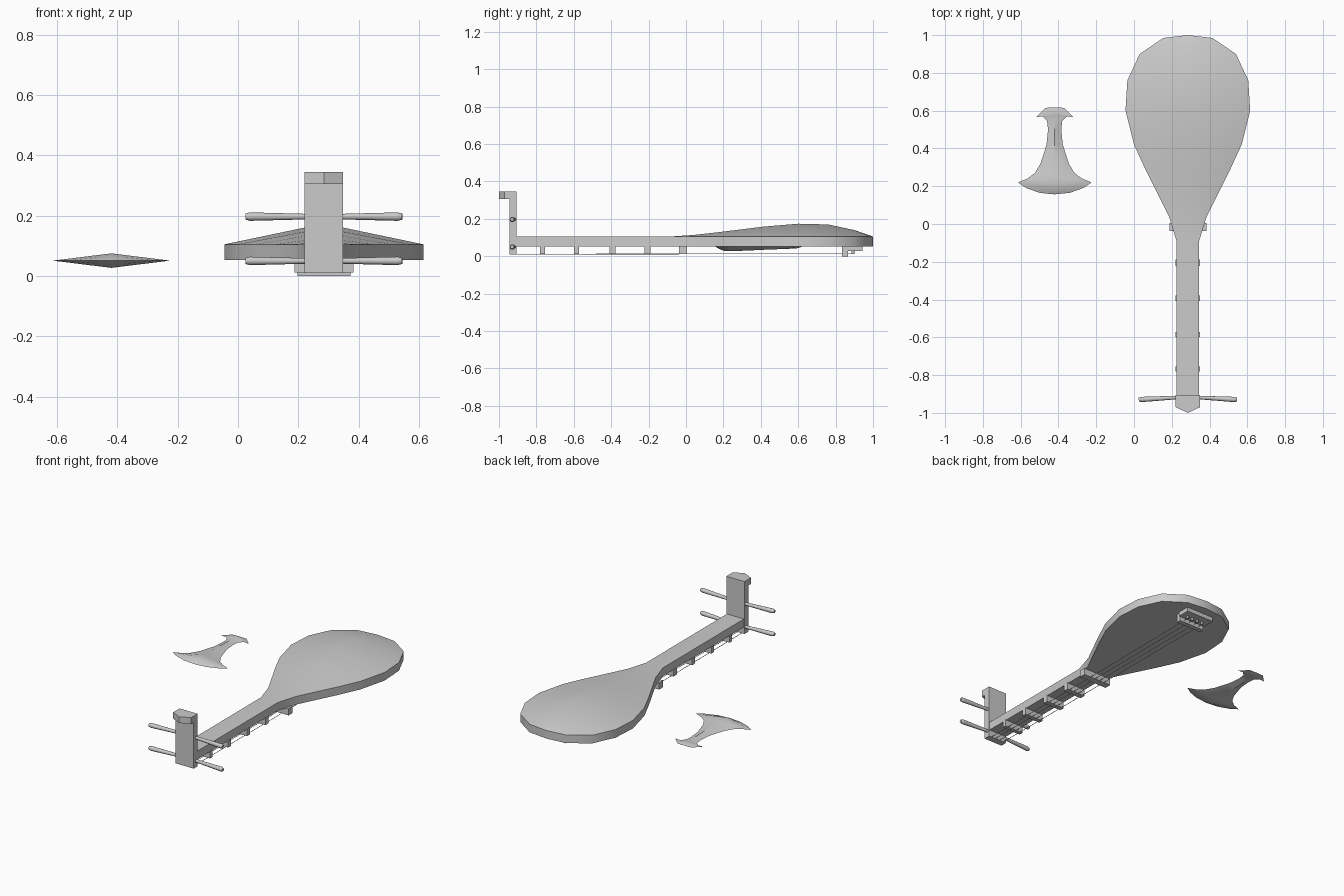
import bpy, bmesh, math
from mathutils import Vector

if "Cube" in bpy.data.objects:
    bpy.data.objects.remove(bpy.data.objects["Cube"])

CX = 0.285  # lute centre line


def finish(name, bm, smooth=None):
    bmesh.ops.remove_doubles(bm, verts=bm.verts, dist=1e-5)
    bmesh.ops.recalc_face_normals(bm, faces=bm.faces)
    me = bpy.data.meshes.new(name)
    bm.to_mesh(me)
    bm.free()
    ob = bpy.data.objects.new(name, me)
    bpy.context.collection.objects.link(ob)
    if smooth:
        bpy.ops.object.select_all(action='DESELECT')
        ob.select_set(True)
        bpy.context.view_layer.objects.active = ob
        bpy.ops.object.shade_smooth_by_angle(angle=math.radians(smooth))
    return ob


def box(name, x0, x1, y0, y1, z0, z1):
    bm = bmesh.new()
    bmesh.ops.create_cube(bm, size=1)
    for v in bm.verts:
        v.co = ((x0 + x1) / 2 + v.co.x * (x1 - x0),
                (y0 + y1) / 2 + v.co.y * (y1 - y0),
                (z0 + z1) / 2 + v.co.z * (z1 - z0))
    return finish(name, bm)


def rod(name, a, b, r0, r1, sides):
    a, b = Vector(a), Vector(b)
    bm = bmesh.new()
    bmesh.ops.create_cone(bm, cap_ends=True, segments=sides, radius1=r0,
                          radius2=r1, depth=(b - a).length)
    rot = (b - a).to_track_quat('Z', 'Y')
    for v in bm.verts:
        v.co = rot @ v.co + (a + b) / 2
    return finish(name, bm, 50)


def face(bm, pts):
    unique = [p for i, p in enumerate(pts) if p not in pts[:i]]
    if len(unique) > 2:
        bm.faces.new([bm.verts.new(p) for p in unique])


# Body and neck: stations of half width, y, ridge height
body = [(0, 1.0, .105), (.13, .985, .111), (.255, .90, .14), (.32, .76, .170),
        (.33, .60, .174), (.285, .42, .159), (.225, .29, .143),
        (.16, .16, .127), (.10, .04, .114), (.06, -.09, .105), (.06, -.91, .105)]
RIM, FACE = .105, .053
bm = bmesh.new()
for (w0, y0, h0), (w1, y1, h1) in zip(body, body[1:]):
    for s in (-1, 1):
        a, b = (CX + s * w0, y0), (CX + s * w1, y1)
        face(bm, [(*a, RIM), (*b, RIM), (CX, y1, h1), (CX, y0, h0)])
        face(bm, [(*a, RIM), (*b, RIM), (*b, FACE), (*a, FACE)])
        face(bm, [(*a, FACE), (*b, FACE), (CX, y1, FACE), (CX, y0, FACE)])
for s in (-1, 1):
    x, y = CX + s * .06, -.91
    face(bm, [(x, y, FACE), (x, y, RIM), (CX, y, RIM), (CX, y, FACE)])
finish("body_and_neck", bm, 35)

# Bent peg head with pointed hooked end
box("peg_head", CX - .064, CX + .064, -.945, -.905, .01, .345)
bm = bmesh.new()
f = bm.faces.new([bm.verts.new((CX + x, y, .305)) for x, y in
                  ((-.064, -.945), (-.064, -.97), (0, -1), (.064, -.97), (.064, -.945))])
ext = bmesh.ops.extrude_face_region(bm, geom=[f])
for v in ext["geom"]:
    if isinstance(v, bmesh.types.BMVert):
        v.co.z = .345
bm.faces.new(list(f.verts)) if not f.is_valid else None
finish("head_hook", bm)

# Tuning pegs
for z in (.05, .197):
    for s in (-1, 1):
        rod("tuning_peg", (CX + s * .05, -.918, z), (CX + s * .245, -.929, z),
            .009, .014, 12)
        rod("peg_tip", (CX + s * .245, -.929, z), (CX + s * .26, -.93, z),
            .014, .010, 12)

# Frets, widest at the body
for y, w, d in ((-.767, .064, .026), (-.585, .064, .028), (-.393, .064, .030),
                (-.206, .064, .034), (-.016, .098, .042)):
    box("fret", CX - w, CX + w, y - d / 2, y + d / 2, .012, .055)

# Bridge, tail block and string pins
box("bridge", CX - .088, CX + .088, .835, .865, .0, .055)
box("tail_block", CX - .096, CX + .096, .865, .943, .027, .055)
for i in range(4):
    t = i / 3 * 2 - 1
    rod("string_pin", (CX + t * .055, .893, .012), (CX + t * .055, .893, .03),
        .008, .008, 8)
    rod("string", (CX + t * .055, .893, .014), (CX + t * .045, -.93, .011),
        .0017, .0017, 6)

# Plectrum: outline half width, y, spine y, spine thickness
pick = [(0, .617, .617, 0), (.05, .615, .612, .003), (.075, .59, .60, .007),
        (.10, .565, .59, .009), (.065, .57, .575, .010), (.04, .545, .55, .011),
        (.035, .50, .50, .013), (.043, .42, .42, .016), (.075, .32, .34, .020),
        (.105, .27, .29, .022), (.145, .24, .25, .024), (.195, .22, .21, .024),
        (.15, .19, .185, .015), (.08, .165, .168, .006), (0, .157, .157, 0)]
bm = bmesh.new()
PX, PZ = -.42, .051
for (w0, y0, s0, h0), (w1, y1, s1, h1) in zip(pick, pick[1:]):
    for s in (-1, 1):
        for u in (-1, 1):
            face(bm, [(PX + s * w0, y0, PZ), (PX + s * w1, y1, PZ),
                      (PX, s1, PZ + u * h1), (PX, s0, PZ + u * h0)])
finish("plectrum", bm, 35)
